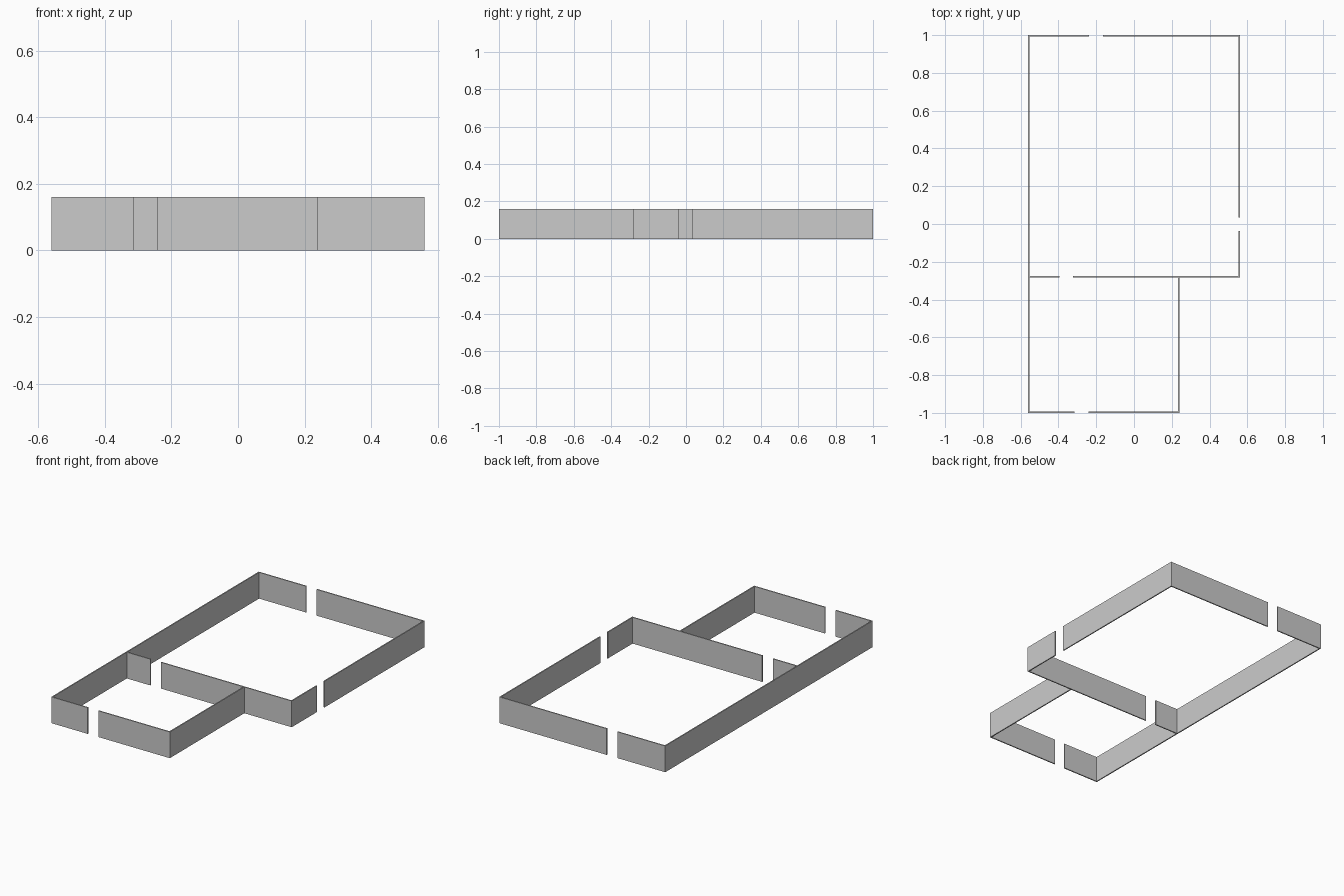
import bpy

if "Cube" in bpy.data.objects:
    bpy.data.objects.remove(bpy.data.objects["Cube"])

H = 0.16    # wall height
T = 0.007   # wall thickness


def wall(name, x0, x1, y0, y1):
    """Upright box wall standing on the floor."""
    bpy.ops.mesh.primitive_cube_add(size=1, location=((x0 + x1) / 2, (y0 + y1) / 2, H / 2))
    ob = bpy.context.object
    ob.name = name
    ob.scale = (x1 - x0, y1 - y0, H)
    bpy.ops.object.transform_apply(location=False, rotation=False, scale=True)


def split_wall(name, axis, a, b, gap, edge):
    """Wall running along an axis, split in two by a doorway; edge = its low face."""
    for part, (s, e) in (("start", (a, gap[0])), ("end", (gap[1], b))):
        if axis == "x":
            wall(f"{name}_{part}", s, e, edge, edge + T)
        else:
            wall(f"{name}_{part}", edge, edge + T, s, e)


L, R, S = -0.56, 0.56, 0.24   # left, large room right, small room right
MID = -0.282                  # partition between the rooms

# Solid walls
wall("left_wall", L, L + T, -1, 1)
wall("small_room_right_wall", S - T, S, -1, MID)

# Walls with doorways
split_wall("back_wall", "x", L + T, R, (-0.237, -0.165), 1 - T)
split_wall("partition_wall", "x", L + T, R, (-0.394, -0.322), MID)
split_wall("front_wall", "x", L + T, S - T, (-0.314, -0.242), -1)
split_wall("large_room_right_wall", "y", MID + T, 1 - T, (-0.037, 0.035), R - T)
